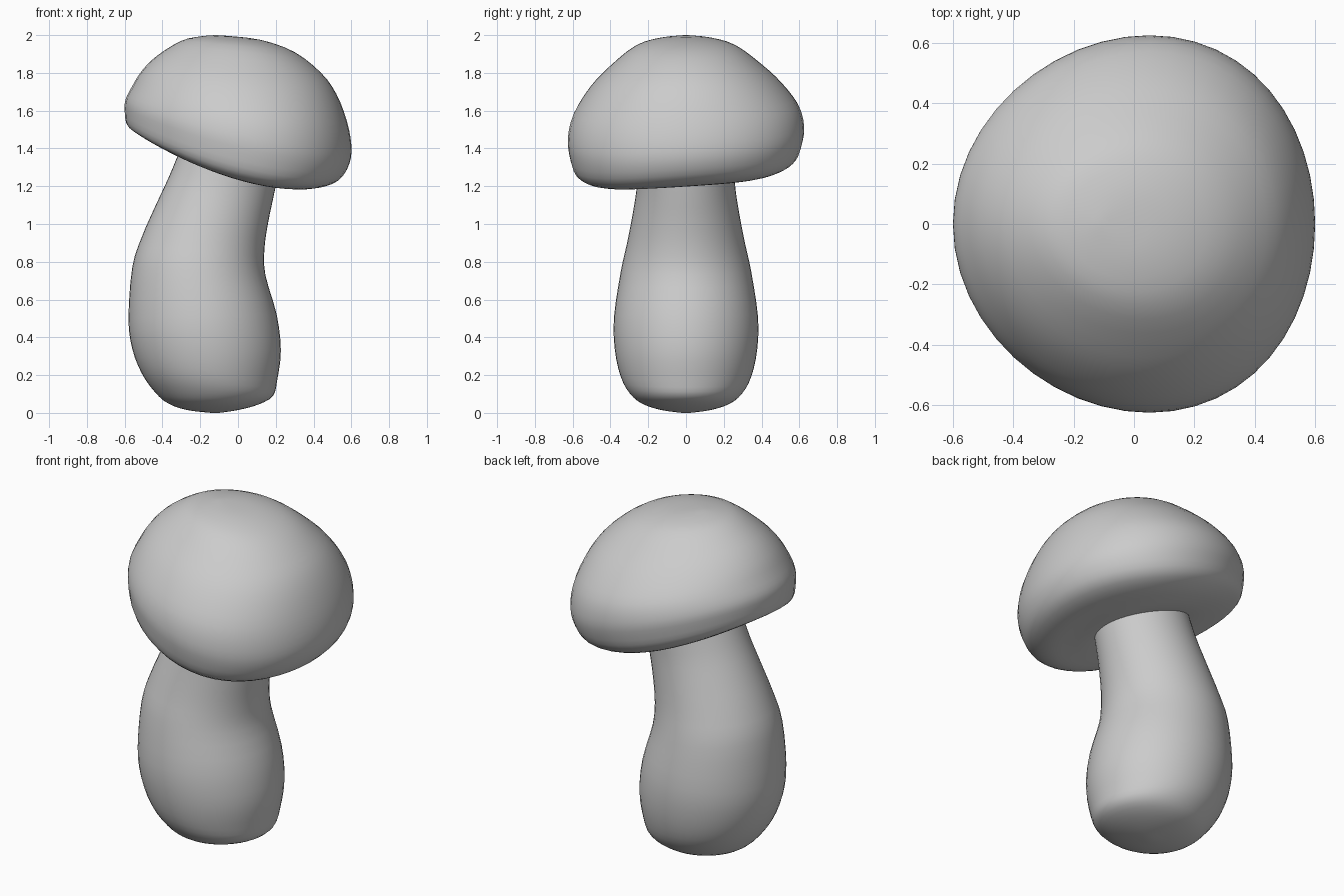
import bpy, bmesh, math

SEGS = 48
STEPS = 3


def spline(a, b, c, d, t):
    # Catmull-Rom blend of four parameter rows
    return [0.5 * (2 * q + (r - p) * t + (2 * p - 5 * q + 4 * r - s) * t * t
                   + (3 * q - p - 3 * r + s) * t ** 3)
            for p, q, r, s in zip(a, b, c, d)]


def loft(name, rows, bulge=0.0):
    # row: left x, left z, right x, right z, half depth in y, droop
    n = len(rows)
    dense = []
    for i in range(n - 1):
        ctrl = [rows[max(i - 1, 0)], rows[i], rows[i + 1], rows[min(i + 2, n - 1)]]
        dense += [spline(*ctrl, k / STEPS) for k in range(STEPS)]
    dense.append(rows[-1])

    bm = bmesh.new()
    rings = []
    for lx, lz, rx, rz, hy, droop in dense:
        ring = []
        for k in range(SEGS):
            a = 2 * math.pi * k / SEGS
            c, s = math.cos(a), math.sin(a)
            x = (lx + rx) / 2 + (rx - lx) / 2 * c + bulge * hy * s * s
            y = hy * s
            z = (lz + rz) / 2 + (rz - lz) / 2 * c + droop * (y - s * s)
            ring.append(bm.verts.new((x, y, z)))
        rings.append(ring)
    for r0, r1 in zip(rings, rings[1:]):
        for k in range(SEGS):
            j = (k + 1) % SEGS
            bm.faces.new((r0[k], r0[j], r1[j], r1[k]))
    bm.faces.new(rings[0][::-1])
    bm.faces.new(rings[-1])
    bmesh.ops.recalc_face_normals(bm, faces=bm.faces[:])
    for f in bm.faces:
        f.smooth = True
    mesh = bpy.data.meshes.new(name)
    bm.to_mesh(mesh)
    bm.free()
    obj = bpy.data.objects.new(name, mesh)
    bpy.context.collection.objects.link(obj)
    return obj


# Bent, bulbous stem
loft("stem", [
    (-0.14, 0.000, -0.10, 0.000, 0.02, 0),
    (-0.27, 0.015, 0.00, 0.015, 0.13, 0),
    (-0.37, 0.05, 0.11, 0.045, 0.23, 0),
    (-0.44, 0.11, 0.185, 0.09, 0.295, 0),
    (-0.51, 0.21, 0.207, 0.17, 0.345, 0),
    (-0.56, 0.34, 0.227, 0.33, 0.377, 0),
    (-0.58, 0.50, 0.205, 0.52, 0.381, 0),
    (-0.56, 0.77, 0.145, 0.73, 0.345, 0),
    (-0.51, 0.93, 0.140, 0.87, 0.312, 0),
    (-0.44, 1.09, 0.160, 1.01, 0.283, 0),
    (-0.37, 1.24, 0.185, 1.13, 0.262, 0),
    (-0.32, 1.36, 0.205, 1.23, 0.255, 0),
    (-0.29, 1.44, 0.210, 1.29, 0.25, 0),
])

# Tilted cap: underside, rolled rim, dome
loft("cap", [
    (-0.07, 1.33, -0.03, 1.32, 0.02, 0.0),
    (-0.30, 1.38, 0.19, 1.22, 0.25, 0.02),
    (-0.45, 1.44, 0.31, 1.205, 0.40, 0.05),
    (-0.55, 1.495, 0.43, 1.20, 0.51, 0.07),
    (-0.59, 1.53, 0.535, 1.235, 0.585, 0.07),
    (-0.60, 1.60, 0.59, 1.32, 0.617, 0.06),
    (-0.595, 1.66, 0.60, 1.42, 0.625, 0.05),
    (-0.56, 1.73, 0.575, 1.55, 0.597, 0.04),
    (-0.51, 1.81, 0.52, 1.69, 0.51, 0.02),
    (-0.43, 1.89, 0.44, 1.80, 0.405, 0.01),
    (-0.30, 1.97, 0.30, 1.91, 0.27, 0.0),
    (-0.20, 1.993, 0.12, 1.975, 0.14, 0.0),
    (-0.12, 2.0, -0.08, 1.998, 0.02, 0.0),
], bulge=0.08)
